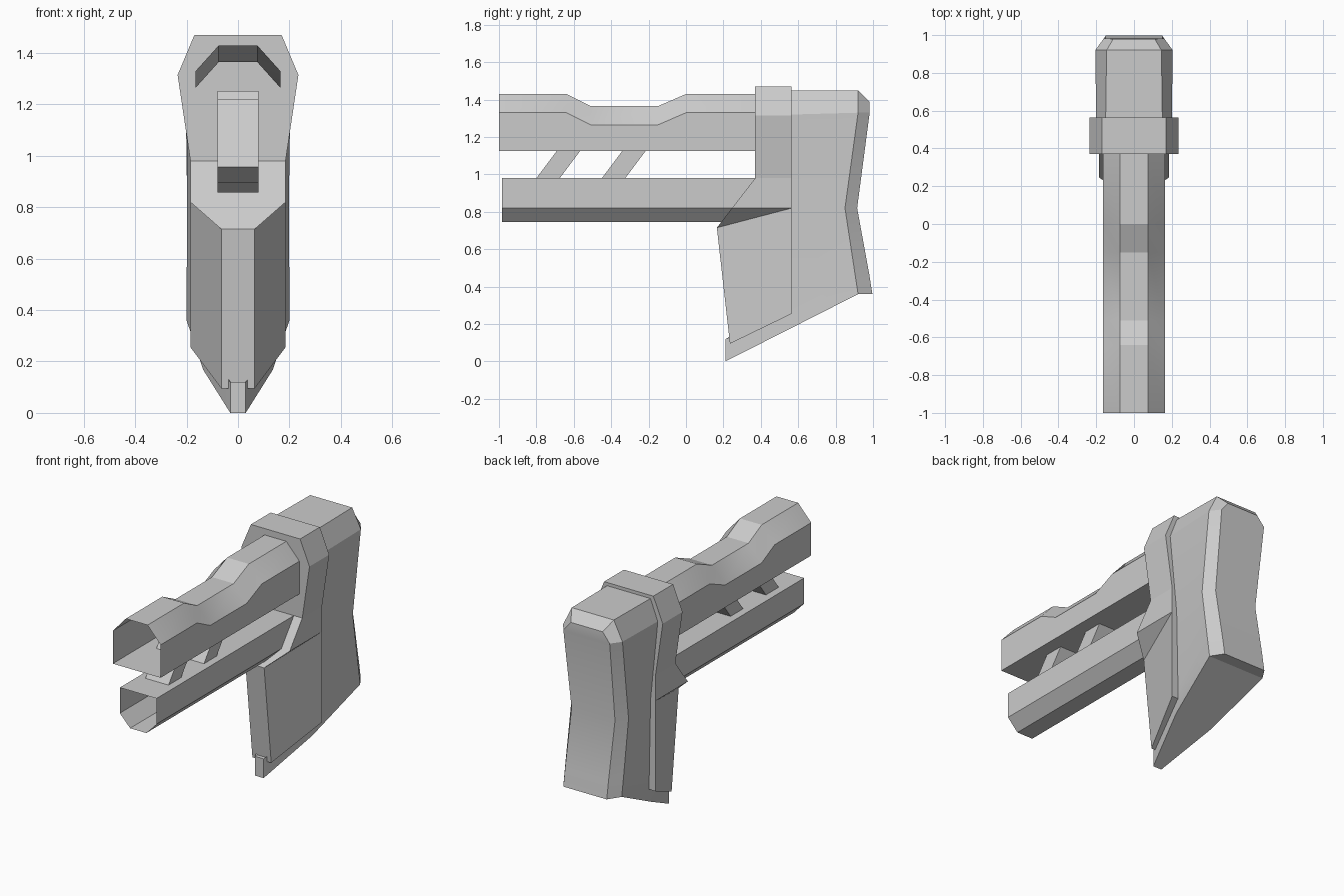
import bpy, bmesh, math

if "Cube" in bpy.data.objects:
    bpy.data.objects.remove(bpy.data.objects["Cube"])


def build(name, verts, faces):
    me = bpy.data.meshes.new(name)
    me.from_pydata(verts, [], faces)
    bm = bmesh.new()
    bm.from_mesh(me)
    bmesh.ops.remove_doubles(bm, verts=bm.verts, dist=1e-5)
    bmesh.ops.recalc_face_normals(bm, faces=bm.faces)
    bm.to_mesh(me)
    bm.free()
    ob = bpy.data.objects.new(name, me)
    bpy.context.collection.objects.link(ob)
    bpy.ops.object.select_all(action='DESELECT')
    ob.select_set(True)
    bpy.context.view_layer.objects.active = ob
    bpy.ops.object.shade_smooth_by_angle(angle=math.radians(20))
    return ob


def loft(name, sections, caps):
    """Half outlines (x >= 0) mirrored into rings and joined; caps are strips across x."""
    n = len(sections[0])
    verts, faces = [], []
    for s in sections:
        verts += s + [(-x, y, z) for x, y, z in reversed(s)]
    m = 2 * n
    for i in range(len(sections) - 1):
        for k in range(m):
            a, b = i * m + k, i * m + (k + 1) % m
            faces.append((a, b, b + m, a + m))
    if caps:
        for i in (0, len(sections) - 1):
            for k in range(n - 1):
                faces.append((i * m + k, i * m + k + 1, i * m + m - 2 - k, i * m + m - 1 - k))
    return build(name, verts, faces)


# upper barrel: open thin tube with a dip along its top
stations = [(-1, 0), (-.64, 0), (-.51, -.065), (-.15, -.065), (0, 0), (.38, 0)]
loft("upper_barrel", [[(.165, y, 1.125), (.165, y, 1.33 + d), (.075, y, 1.43 + d)]
                      for y, d in stations], False)

# lower barrel: open thin tube with a chamfered underside
loft("lower_barrel", [[(.127, y, .98), (.127, y, .82), (.056, y, .745)]
                      for y in (-.985, .4)], False)

# slanted struts between the barrels
for name, y0, z0, z1 in (("front_strut", -.80, .957, 1.222), ("rear_strut", -.45, .918, 1.253)):
    def at(z):
        return y0 + .75 * (z - .98)
    outline = [(at(z0), z0), (at(z1), z1), (at(z1) + .08, z1 - .06), (at(z0) + .08, z0 - .06)]
    loft(name, [[(.08, y, z)] for y, z in outline + outline[:1]], False)
    build(name + "_sides", [(s * .08, y, z) for s in (1, -1) for y, z in outline],
          [(0, 1, 2, 3), (4, 5, 6, 7)])

# collar around the stock
collar = [(.17, 1.47), (.235, 1.315), (.185, .98)]
loft("collar", [[(x, y, z) for x, z in collar] for y in (.37, .565)], True)

# wedge-shaped grip under the collar
half = [(.185, .37, .98), (.185, .246, .82), (.065, .165, .715), (.065, .235, .095),
        (.185, .565, .255), (.185, .565, .82), (.185, .565, .98)]
n = len(half)
grip = [(0, 1, 5, 6), (1, 2, 5), (2, 3, 4, 5)]
grip += [tuple(i + n for i in f) for f in grip]
grip += [(i, (i + 1) % n, (i + 1) % n + n, i + n) for i in range(n)]
build("grip", half + [(-x, y, z) for x, y, z in half], grip)

# stock with a bent back, chamfered corners and a keel running forward below the grip
loft("stock", [
    [(.03, .21, 0), (.135, .54, .167), (.2, .92, .36), (.15, .997, .36)],
    [(.03, .21, .12), (.137, .55, .25), (.2, .911, .42), (.15, .987, .42)],
    [(.03, .40, .13), (.14, .56, .30), (.2, .904, .465), (.15, .98, .465)],
    [(.03, .50, .82), (.15, .56, .82), (.198, .85, .82), (.15, .915, .82)],
    [(.10, .50, 1.32), (.2, .56, 1.32), (.205, .92, 1.33), (.16, .982, 1.33)],
    [(.10, .50, 1.45), (.15, .56, 1.45), (.145, .92, 1.45), (.11, .98, 1.39)],
], True)
